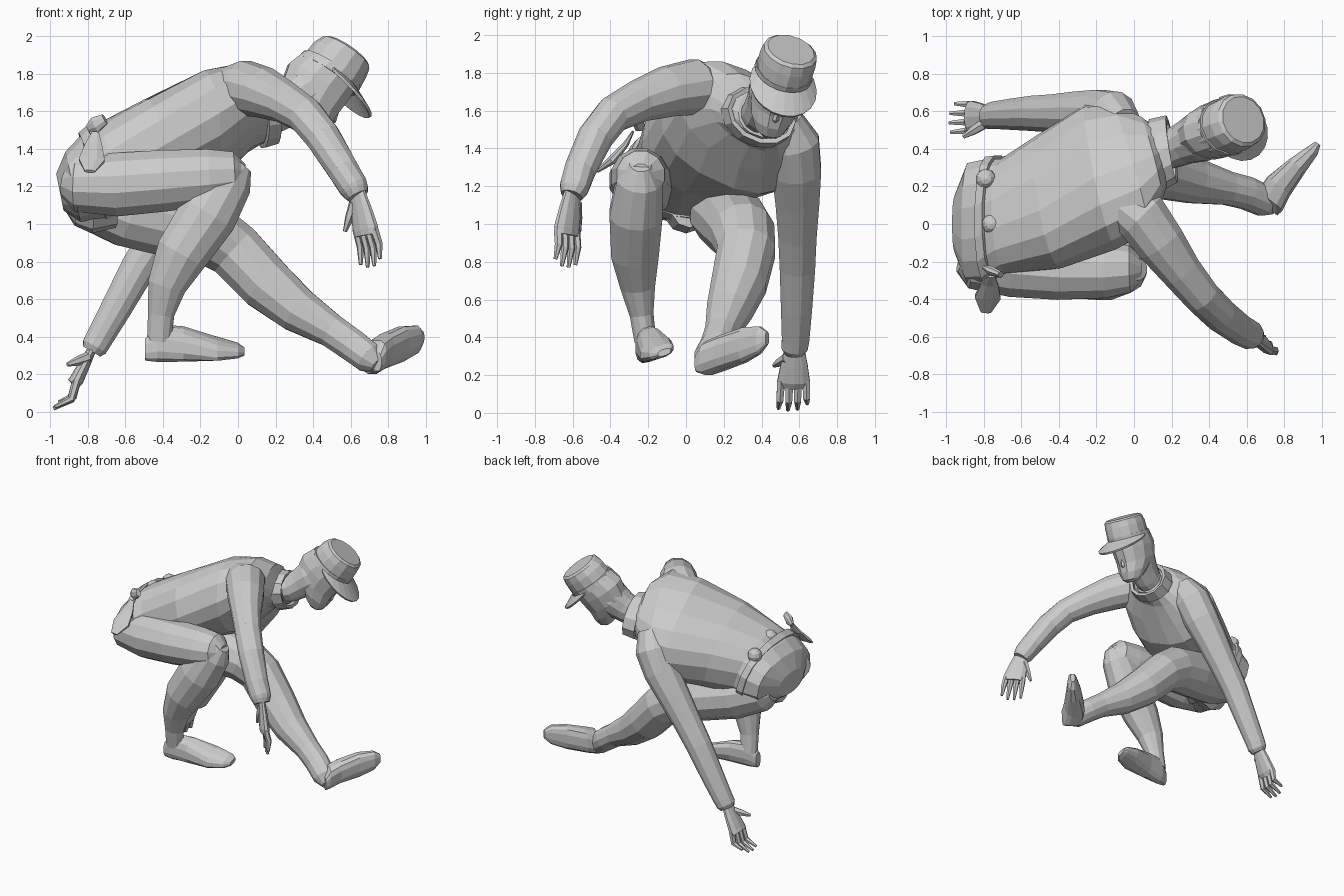
import bpy, bmesh, math
from mathutils import Vector as V


def loft(name, rings, n=12, power=1.0, caps=True):
    """Skin through rings of (centre, half-axis a, half-axis b)."""
    bm = bmesh.new()
    rows = []
    for c, a, b in rings:
        row = []
        for i in range(n):
            t = 2 * math.pi * (i + 0.5) / n
            ca, sa = math.cos(t), math.sin(t)
            ca = math.copysign(abs(ca) ** power, ca)
            sa = math.copysign(abs(sa) ** power, sa)
            row.append(bm.verts.new(V(c) + V(a) * ca + V(b) * sa))
        rows.append(row)
    for r, q in zip(rows, rows[1:]):
        for i in range(n):
            j = (i + 1) % n
            bm.faces.new((r[i], r[j], q[j], q[i]))
    if caps:
        bm.faces.new(rows[0])
        bm.faces.new(rows[-1])
    bmesh.ops.recalc_face_normals(bm, faces=bm.faces)
    me = bpy.data.meshes.new(name)
    bm.to_mesh(me)
    bm.free()
    ob = bpy.data.objects.new(name, me)
    bpy.context.collection.objects.link(ob)
    return ob


def tube(name, pts, n=12, side=None, flat=1.0):
    """Round limb along points (x, y, z, radius); flat squeezes across side."""
    ps = [V(p[:3]) for p in pts]
    rings = []
    for i, p in enumerate(ps):
        t = (ps[min(i + 1, len(ps) - 1)] - ps[max(i - 1, 0)]).normalized()
        a = V(side or (0, 1, 0))
        a = (a - t * a.dot(t)).normalized()
        rings.append((p, a * pts[i][3], t.cross(a) * pts[i][3] * flat))
    return loft(name, rings, n)


def solidify(ob, th):
    m = ob.modifiers.new("thickness", "SOLIDIFY")
    m.thickness = th
    m.offset = 0


# torso: pelvis to neck base, rolled so the right shoulder is high
loft("torso", [
    ((-.95, 0, 1.17), (0, .16, 0), (-.02, 0, .10)),
    ((-.88, 0, 1.20), (0, .33, 0), (-.04, 0, .19)),
    ((-.78, .01, 1.24), (0, .34, -.02), (-.07, 0, .22)),
    ((-.68, .04, 1.29), (-.01, .31, -.04), (-.08, .01, .235)),
    ((-.45, .12, 1.39), (-.05, .35, -.10), (-.07, .04, .25)),
    ((-.18, .25, 1.49), (-.07, .37, -.17), (-.05, .09, .265)),
    ((-.02, .30, 1.56), (-.10, .32, -.20), (-.01, .10, .21)),
    ((.09, .35, 1.59), (-.06, .21, -.13), (.0, .07, .15)),
    ((.17, .39, 1.58), (-.02, .11, -.04), (-.03, .02, .11)),
], n=16, power=.85)

# belt, pouches and hanging flap
belt = loft("belt", [
    ((-.775, .01, 1.25), (0, .345, -.02), (-.07, 0, .228)),
    ((-.725, .03, 1.275), (0, .330, -.03), (-.08, 0, .235))],
    n=16, power=.85, caps=False)
solidify(belt, .02)
for i, (x, y, z) in enumerate([(-.79, .24, 1.44), (-.76, 0, 1.49)]):
    bpy.ops.mesh.primitive_uv_sphere_add(segments=10, ring_count=6, radius=.055, location=(x, y, z))
    bpy.context.object.name = f"belt_pouch_{i}"
tube("belt_flap", [(-.76, -.28, 1.49, .02), (-.77, -.32, 1.42, .05),
                   (-.78, -.39, 1.34, .075), (-.79, -.47, 1.28, .03)], 8, (1, 0, 0), .35)
tube("belt_knot", [(-.80, -.23, 1.51, .02), (-.76, -.25, 1.53, .045),
                   (-.71, -.27, 1.56, .03)], 8, (0, 0, 1), .6)

# crotch filling between the thighs
tube("crotch", [(-.86, 0, 1.08, .09), (-.78, 0, 1.07, .12), (-.66, .02, 1.08, .10)], 10)

# right leg, folded
tube("right_thigh", [
    (-.92, -.18, 1.22, .08), (-.86, -.20, 1.21, .15), (-.65, -.22, 1.21, .175),
    (-.40, -.24, 1.23, .17), (-.15, -.245, 1.25, .155), (-.02, -.24, 1.26, .13),
    (.04, -.24, 1.26, .06)])
tube("right_shin", [
    (.02, -.24, 1.32, .06), (-.05, -.245, 1.24, .125), (-.16, -.265, 1.05, .145),
    (-.30, -.27, .84, .13), (-.38, -.255, .67, .095), (-.41, -.235, .52, .065),
    (-.42, -.215, .38, .06)], flat=1.12)
loft("right_foot", [
    ((-.495, -.225, .33), (0, .03, .0), (0, 0, .06)),
    ((-.43, -.215, .365), (0, .055, .01), (0, 0, .10)),
    ((-.29, -.195, .36), (0, .065, .02), (0, 0, .09)),
    ((-.11, -.16, .335), (0, .085, .03), (0, 0, .055)),
    ((0, -.13, .325), (0, .065, .02), (0, 0, .035)),
    ((.035, -.115, .32), (0, .035, .01), (0, 0, .018))], power=.8)

# left leg, stretched forward
tube("left_leg", [
    (-.90, .15, 1.16, .09), (-.82, .16, 1.14, .16), (-.60, .20, 1.06, .185),
    (-.35, .26, 1.00, .185), (-.15, .30, .95, .175), (-.02, .32, .86, .158),
    (.15, .28, .68, .150), (.32, .23, .54, .125), (.50, .19, .43, .092),
    (.60, .165, .36, .09), (.70, .12, .285, .085), (.745, .085, .245, .04)])
loft("left_foot", [
    ((.745, .06, .265), (0, 0, .05), (.02, -.015, 0)),
    ((.725, .12, .29), (.01, 0, .092), (.065, -.05, 0)),
    ((.77, .20, .32), (.01, 0, .095), (.06, -.05, 0)),
    ((.87, .31, .36), (0, 0, .095), (.045, -.035, 0)),
    ((.95, .39, .385), (0, 0, .075), (.03, -.02, 0)),
    ((.98, .43, .395), (0, 0, .035), (.014, -.01, 0))], power=.75)

# sleeves with cuffs
tube("right_arm", [
    (-.10, .14, 1.70, .12), (.04, .04, 1.725, .15), (.14, -.10, 1.70, .137),
    (.25, -.25, 1.65, .113), (.36, -.385, 1.58, .10), (.455, -.48, 1.46, .095),
    (.56, -.56, 1.29, .085), (.615, -.59, 1.20, .08), (.625, -.595, 1.18, .075),
    (.64, -.605, 1.15, .06)], side=(0, 0, 1))
tube("left_arm", [
    (-.05, .52, 1.55, .10), (-.11, .57, 1.43, .14), (-.19, .585, 1.28, .135),
    (-.30, .59, 1.12, .12), (-.42, .59, .94, .105), (-.53, .59, .77, .097),
    (-.65, .585, .55, .085), (-.74, .58, .39, .075), (-.765, .575, .345, .072),
    (-.78, .575, .32, .055)])


def hand(name, wrist, knuckle, tip, w, thumb, bend):
    """Flat palm, four fingers fanned along w, and a thumb on the -w side."""
    wr, k, t, w, bend = V(wrist), V(knuckle), V(tip), V(w).normalized(), V(bend)
    mid = wr.lerp(k, .5)
    tube(name + "_palm", [(*wr, .055), (*mid, .075), (*k, .09),
                          (*k.lerp(t, .15), .085)], 10, w, .42)
    for i in range(4):
        o = (i - 1.5) * .044
        end = t.lerp(k, (.06, 0, .03, .22)[i]) + w * o * 1.15
        base = k + w * o
        tube(f"{name}_finger_{i}", [(*base, .024), (*(base.lerp(end, .5) + bend), .021),
                                    (*end, .010)], 6, w)
    root = wr.lerp(k, .3) - w * .04
    th = V(thumb)
    tube(name + "_thumb", [(*root, .03), (*root.lerp(th, .55), .024), (*th, .011)], 6, w)


hand("right_hand", (.635, -.60, 1.17), (.68, -.63, .97), (.71, -.64, .77),
     (.7, -.7, 0), (.57, -.565, .96), (.01, .01, 0))
hand("left_hand", (-.775, .575, .34), (-.86, .57, .17), (-.985, .565, .015),
     (0, 1, 0), (-.91, .465, .25), (.03, 0, -.03))

# head frame: up (tilted to the left), forward, side, and hat-band centre
f = V((.82, .05, -.57)).normalized()
u = V((.55, .25, .80))
u = (u - f * u.dot(f)).normalized()
s = u.cross(f)
B = V((.49, .515, 1.795))


def stack(name, rows, n=12, power=1.0):
    """Rows of (height, forward shift, half-width, half-length) in the head frame."""
    return loft(name, [(B + u * h + f * o, s * a, f * b) for h, o, a, b in rows], n, power)


tube("neck", [(.10, .37, 1.56, .10), (.20, .40, 1.59, .105), (.27, .43, 1.635, .115),
              (.34, .46, 1.69, .135), (.42, .49, 1.74, .135)])
stack("head", [(-.335, .085, .045, .045), (-.31, .075, .08, .08), (-.25, .03, .115, .135),
               (-.18, -.02, .135, .175), (-.08, -.03, .15, .192), (.02, -.015, .152, .175)])
stack("nose", [(-.21, .135, .018, .025), (-.195, .14, .02, .028), (-.12, .125, .012, .02)], 6)

# cap: band, crown and visor
stack("cap_band", [(-.015, -.012, .156, .183), (.03, -.005, .156, .181)], 14)
stack("cap_crown", [(.025, 0, .15, .175), (.10, .0, .152, .168),
                    (.15, .005, .146, .152), (.163, .005, .128, .133)], 14)
bm = bmesh.new()
inner, outer = [], []
for i in range(13):
    t = math.radians(-95 + 190 * i / 12)
    ext = max(0, math.cos(t * .9)) ** .9 * .125 + .004
    d = f * math.cos(t) * .175 + s * math.sin(t) * .152
    inner.append(bm.verts.new(B + d))
    outer.append(bm.verts.new(B + d + (f + d.normalized()).normalized() * ext - u * ext * .5))
for i in range(12):
    bm.faces.new((inner[i], inner[i + 1], outer[i + 1], outer[i]))
me = bpy.data.meshes.new("cap_visor")
bm.to_mesh(me)
bm.free()
visor = bpy.data.objects.new("cap_visor", me)
bpy.context.collection.objects.link(visor)
solidify(visor, .016)

# standing collar
collar = loft("collar", [
    ((.12, .37, 1.565), (-.03, .17, -.08), (-.03, .05, .13)),
    ((.20, .40, 1.575), (-.02, .16, -.07), (-.02, .05, .12))], n=12, caps=False)
solidify(collar, .025)
